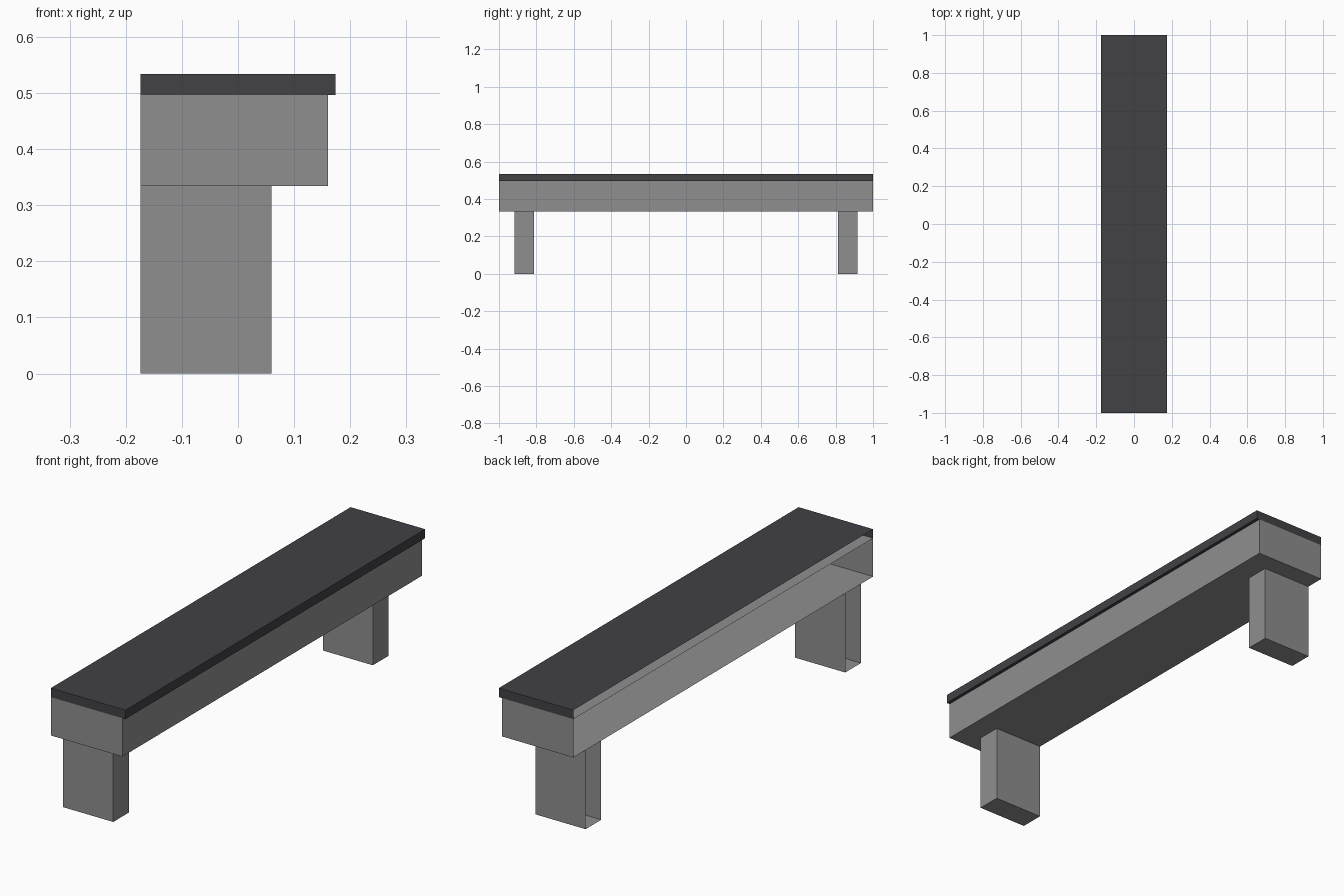
import bpy
import bmesh
from mathutils import Vector

cube = bpy.data.objects.get("Cube")
if cube:
    bpy.data.objects.remove(cube, do_unlink=True)


def material(name, rgb):
    mat = bpy.data.materials.new(name)
    mat.use_nodes = True
    color = (*rgb, 1.0)
    mat.diffuse_color = color
    bsdf = next(n for n in mat.node_tree.nodes if n.type == 'BSDF_PRINCIPLED')
    bsdf.inputs["Base Color"].default_value = color
    return mat


stone = material("mid grey", (0.275, 0.275, 0.275))
dark = material("charcoal", (0.054, 0.052, 0.060))

WALL = -0.174       # open side, flush with a wall
APRON_X = 0.16
LEG_TOP, APRON_TOP, SLAB_TOP = 0.334, 0.496, 0.534


def open_box(name, low, high, mat, hidden=lambda face: False, cut_x=None):
    """Box without its wall side; faces matching the hidden rule are dropped."""
    low, high = Vector(low), Vector(high)
    bm = bmesh.new()
    bmesh.ops.create_cube(bm, size=1)
    bmesh.ops.scale(bm, vec=high - low, verts=bm.verts)
    bmesh.ops.translate(bm, vec=(low + high) / 2, verts=bm.verts)
    if cut_x is not None:
        bmesh.ops.bisect_plane(bm, geom=bm.verts[:] + bm.edges[:] + bm.faces[:],
                               plane_co=(cut_x, 0, 0), plane_no=(1, 0, 0))
    bm.normal_update()
    drop = [f for f in bm.faces if f.normal.x < -0.9 or hidden(f)]
    bmesh.ops.delete(bm, geom=drop, context='FACES')
    mesh = bpy.data.meshes.new(name)
    bm.to_mesh(mesh)
    bm.free()
    mesh.materials.append(mat)
    obj = bpy.data.objects.new(name, mesh)
    bpy.context.collection.objects.link(obj)
    return obj


# Seat slab: its underside shows only where it overhangs the apron
open_box("seat_slab", (WALL, -1, APRON_TOP), (-WALL, 1, SLAB_TOP), dark,
         lambda f: f.normal.z < -0.9 and f.calc_center_median().x < APRON_X,
         cut_x=APRON_X)

# Apron below the slab
open_box("apron", (WALL, -1, LEG_TOP), (APRON_X, 1, APRON_TOP), stone)

# Two legs, open at the top where they meet the apron
for side, name in ((-1, "front_leg"), (1, "back_leg")):
    y = side * 0.866
    open_box(name, (WALL, y - 0.052, 0), (0.06, y + 0.052, LEG_TOP), stone,
             lambda f: f.normal.z > 0.9)
